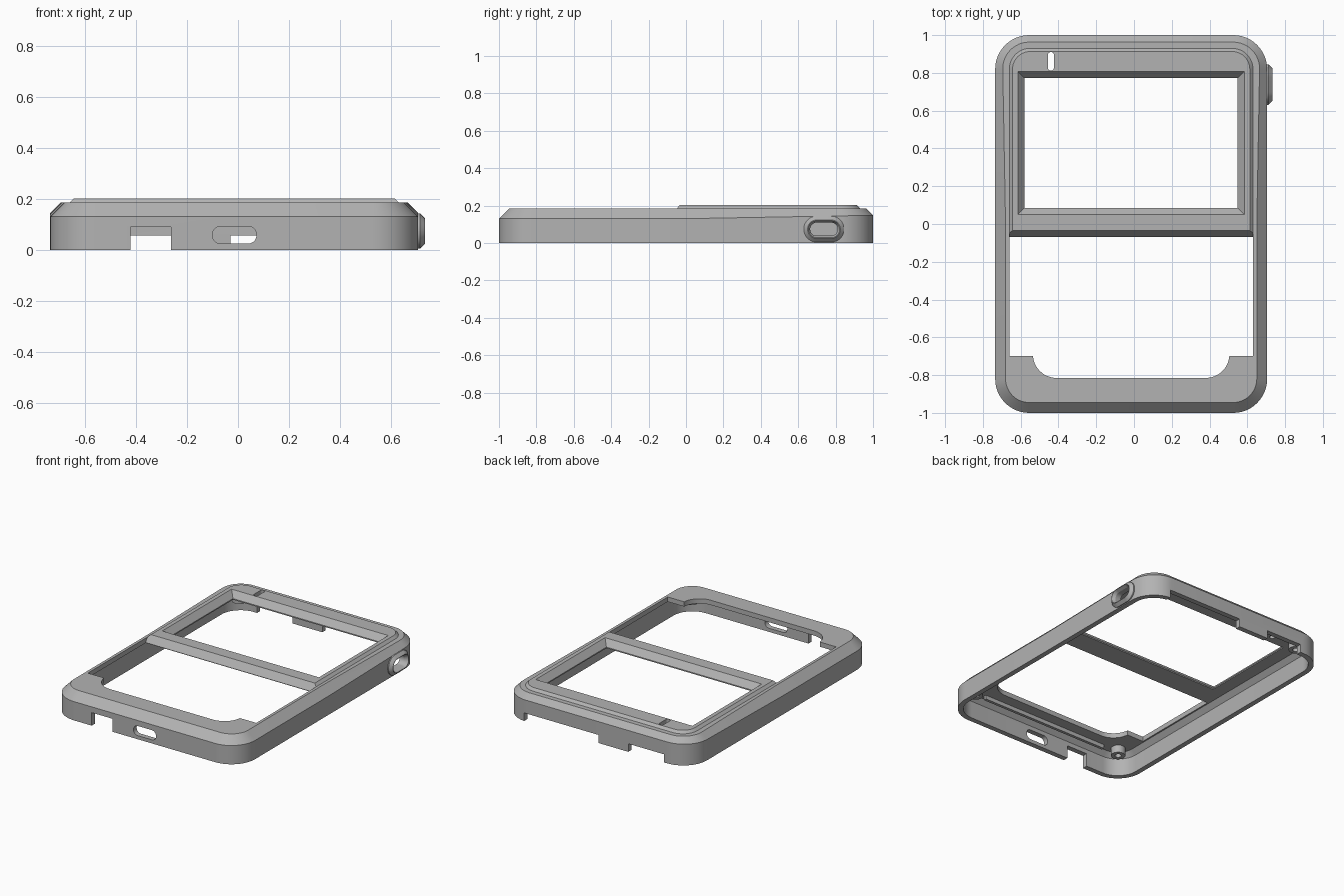
import bpy, bmesh, math
from mathutils import Vector

cube = bpy.data.objects.get("Cube")
if cube:
    bpy.data.objects.remove(cube)

grey = bpy.data.materials.new("plastic_grey")
grey.use_nodes = True
grey.diffuse_color = (0.45, 0.45, 0.45, 1)
grey.node_tree.nodes["Principled BSDF"].inputs["Base Color"].default_value = grey.diffuse_color


def outline(x0, x1, y0, y1, front_r=0, back_r=0, inset=0, side_points=False):
    """Rounded rectangle, counter-clockwise from the front left corner."""
    x0, x1, y0, y1 = x0 + inset, x1 - inset, y0 + inset, y1 - inset
    pts = []
    corners = [(x0, y0, 1, 1, front_r, 180), (x1, y0, -1, 1, front_r, 270),
               (x1, y1, -1, -1, back_r, 0), (x0, y1, 1, -1, back_r, 90)]
    for i, (x, y, sx, sy, r, start) in enumerate(corners):
        if r == 0:
            pts.append(Vector((x, y)))
        else:
            r -= inset
            for k in range(13):
                a = math.radians(start + k * 7.5)
                pts.append(Vector((x + sx * r + r * math.cos(a), y + sy * r + r * math.sin(a))))
        if side_points and i in (1, 3):
            pts.append(Vector((x, 0)))
    return pts


def loft(name, rings, axis="z"):
    """Closed solid through rings of (u, v, w) points; w runs along the axis."""
    turn = {"z": lambda p: (p[0], p[1], p[2]),
            "y": lambda p: (p[0], p[2], p[1]),
            "x": lambda p: (p[2], p[0], p[1])}[axis]
    bm = bmesh.new()
    loops = [[bm.verts.new(turn(p)) for p in ring] for ring in rings]
    n = len(loops[0])
    for a, b in zip(loops, loops[1:]):
        for i in range(n):
            j = (i + 1) % n
            bm.faces.new((a[i], a[j], b[j], b[i]))
    bm.faces.new(loops[0][::-1])
    bm.faces.new(loops[-1])
    bmesh.ops.recalc_face_normals(bm, faces=bm.faces)
    mesh = bpy.data.meshes.new(name)
    bm.to_mesh(mesh)
    bm.free()
    mesh.materials.append(grey)
    obj = bpy.data.objects.new(name, mesh)
    bpy.context.collection.objects.link(obj)
    return obj


def flat(pts, w):
    return [(p.x, p.y, w) for p in pts]


def prism(name, rect, w0, w1, axis="z", r=0):
    pts = outline(*rect, r, r)
    return loft(name, [flat(pts, w0), flat(pts, w1)], axis)


def combine(target, tool, operation):
    mod = target.modifiers.new(tool.name, "BOOLEAN")
    mod.operation, mod.object, mod.solver = operation, tool, "EXACT"
    bpy.context.view_layer.objects.active = target
    bpy.ops.object.modifier_apply(modifier=mod.name)
    bpy.data.objects.remove(tool)


def cut(tool):
    combine(case, tool, "DIFFERENCE")


def add(tool):
    combine(case, tool, "UNION")


# Outer case with a chamfer that narrows toward the back
BODY = (-0.735, 0.705, -1, 1, 0.18, 0.18)
TOP = 0.185
base = outline(*BODY, side_points=True)
unit = outline(*BODY, inset=0.01, side_points=True)
shoulder, rim = [], []
for p, q in zip(base, unit):
    z = 0.13 + 0.018 * max(p.y, 0)
    inner = p + (q - p) * (TOP - z) / 0.01
    if abs(p.y) < 1e-6:
        inner.y = 0
    shoulder.append((p.x, p.y, z))
    rim.append((inner.x, inner.y, TOP))
case = loft("case_shell", [flat(base, 0), shoulder, rim])

# Raised screen surround
PANEL = (-0.66, 0.63, -0.15, 0.93, 0, 0.11)
add(loft("raised_surround", [flat(outline(*PANEL), 0.16), flat(outline(*PANEL), TOP),
                             flat(outline(*PANEL, inset=0.017), 0.202)]))

# Ring around the side hole
PILL = (0.63, 0.845, 0.005, 0.143, 0.068, 0.068)
add(loft("side_hole_ring", [flat(outline(*PILL), 0.68), flat(outline(*PILL), 0.712),
                            flat(outline(*PILL, inset=0.02), 0.732)], "x"))

# Hollow interior
cut(loft("cavity", [flat(outline(*BODY, inset=0.035), -0.1),
                    flat(outline(*BODY, inset=0.035), 0.12),
                    flat(outline(*BODY, inset=0.065), 0.152)]))

# Corner screw posts and front rib
for x in (-0.6, 0.57):
    for y in (-0.87, 0.87):
        add(prism("screw_post", (x - 0.045, x + 0.045, y - 0.045, y + 0.045), 0.1, 0.165, r=0.044))
        cut(prism("screw_hole", (x - 0.02, x + 0.02, y - 0.02, y + 0.02), 0.05, 0.15, r=0.0195))
add(prism("front_rib", (-0.5, 0.47, -0.91, -0.89), 0.125, 0.165))

# Screen window with sloping sides
WINDOW = (-0.615, 0.585, 0.05, 0.808)
cut(loft("window", [flat(outline(*WINDOW, inset=0.036), 0.05),
                    flat(outline(*WINDOW, inset=0.036), 0.16),
                    flat(outline(*WINDOW), 0.202),
                    flat(outline(*WINDOW), 0.3)]))

# Keyboard opening, sloping under the crossbar
low, high = outline(-0.66, 0.63, -0.7, -0.068), outline(-0.66, 0.63, -0.7, -0.035)
cut(loft("lower_opening", [flat(low, 0.05), flat(low, 0.155), flat(high, 0.202), flat(high, 0.3)]))
curved = outline(-0.535, 0.505, -0.815, -0.6, 0.125, 0)
cut(loft("curved_opening", [flat(curved, 0.05), flat(curved, 0.3)]))

# Slots and notches
cut(prism("light_slot", (-0.456, -0.424, 0.812, 0.91), 0.05, 0.3, r=0.0155))
cut(prism("front_port", (-0.1, 0.072, 0.025, 0.092), -1.1, -0.93, "y", 0.032))
cut(prism("front_notch", (-0.42, -0.262, -0.1, 0.09), -1.1, -0.93, "y"))
for x0, x1 in ((-0.03, 0.54), (-0.53, -0.258)):
    cut(prism("back_notch", (x0, x1, -0.1, 0.056), 0.93, 1.1, "y"))
HOLE = (0.652, 0.823, 0.027, 0.121, 0.046, 0.046)
cut(loft("side_hole", [flat(outline(*HOLE, inset=0.012), 0.6),
                       flat(outline(*HOLE, inset=0.012), 0.71),
                       flat(outline(*HOLE), 0.735), flat(outline(*HOLE), 0.8)], "x"))

# Soft corners, crisp edges
bpy.ops.object.select_all(action="DESELECT")
case.select_set(True)
bpy.context.view_layer.objects.active = case
bpy.ops.object.shade_smooth_by_angle(angle=math.radians(25))
